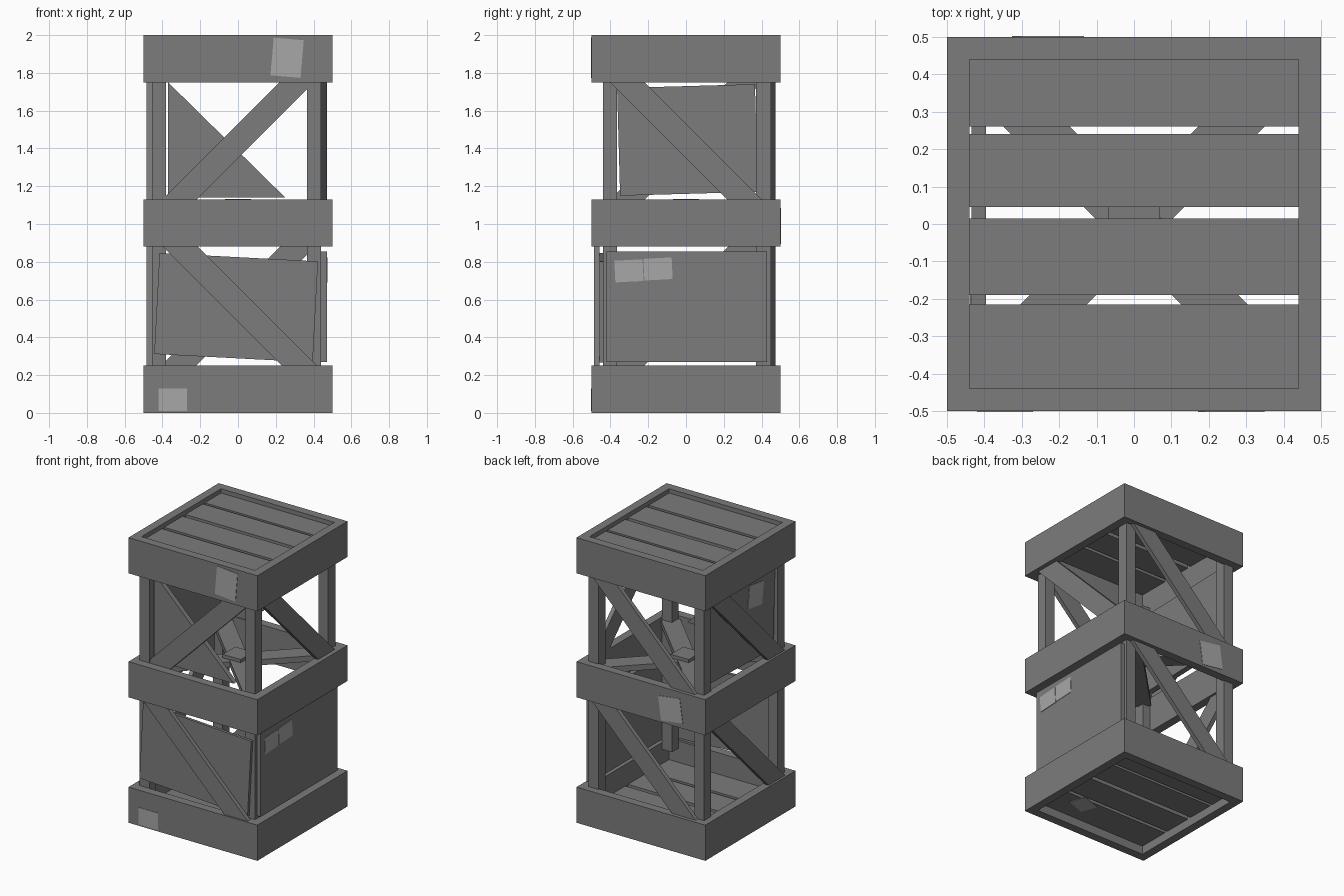
import bpy, bmesh
from math import radians
from mathutils import Matrix, Vector, Euler

if "Cube" in bpy.data.objects:
    bpy.data.objects.remove(bpy.data.objects["Cube"])


def material(name, v):
    m = bpy.data.materials.new(name)
    m.diffuse_color = (v, v, v, 1)
    m.use_nodes = True
    m.node_tree.nodes["Principled BSDF"].inputs["Base Color"].default_value = m.diffuse_color
    return m


WOOD = material("grey_wood", 0.20)
PAPER = material("pale_label", 0.39)


def finish(name, bm, mat):
    bmesh.ops.recalc_face_normals(bm, faces=bm.faces)
    me = bpy.data.meshes.new(name)
    bm.to_mesh(me)
    bm.free()
    me.materials.append(mat)
    ob = bpy.data.objects.new(name, me)
    bpy.context.collection.objects.link(ob)
    return ob


def box(name, loc, size, rot=(0, 0, 0), mat=WOOD):
    bm = bmesh.new()
    r = Euler([radians(a) for a in rot]).to_matrix().to_4x4()
    m = Matrix.Translation(loc) @ r @ Matrix.Diagonal((*size, 1))
    bmesh.ops.create_cube(bm, size=1, matrix=m)
    return finish(name, bm, mat)


def span(name, x, y, z, mat=WOOD):
    lo, hi = Vector((x[0], y[0], z[0])), Vector((x[1], y[1], z[1]))
    return box(name, (lo + hi) / 2, hi - lo, mat=mat)


def prism(name, pts, y0, y1, mat=WOOD):
    """Outline in x, z extruded along y."""
    bm = bmesh.new()
    f = bm.faces.new([bm.verts.new((x, y0, z)) for x, z in pts])
    g = bmesh.ops.extrude_face_region(bm, geom=[f])["geom"]
    bmesh.ops.translate(bm, vec=(0, y1 - y0, 0),
                        verts=[v for v in g if isinstance(v, bmesh.types.BMVert)])
    return finish(name, bm, mat)


def frame(name, z0, z1, outer=0.5, inner=0.44):
    """Hollow square ring of boards."""
    bm = bmesh.new()
    corner = ((-1, -1), (1, -1), (1, 1), (-1, 1))
    loops = [[bm.verts.new((r * x, r * y, z)) for x, y in corner]
             for r, z in ((outer, z0), (outer, z1), (inner, z1), (inner, z0))]
    for a in range(4):
        p, q = loops[a], loops[(a + 1) % 4]
        for i in range(4):
            j = (i + 1) % 4
            bm.faces.new((p[i], p[j], q[j], q[i]))
    return finish(name, bm, WOOD)


# Three square frames
for name, z0, z1 in (("bottom_frame", 0, 0.25), ("middle_frame", 0.88, 1.13),
                     ("top_frame", 1.75, 2.0)):
    frame(name, z0, z1)

# Slats of lid and floor
for i, (y0, y1) in enumerate(((-0.44, -0.215), (-0.19, 0.015),
                              (0.045, 0.24), (0.26, 0.44))):
    span(f"lid_slat_{i}", (-0.44, 0.44), (y0, y1), (1.93, 1.97))
    span(f"floor_slat_{i}", (-0.44, 0.44), (y0, y1), (0.06, 0.10))

# Corner posts
for xn, x in (("left", (-0.455, -0.38)), ("right", (0.365, 0.44))):
    for yn, y in (("front", (-0.44, -0.365)), ("back", (0.37, 0.45))):
        span(f"{yn}_{xn}_post", x, y, (0.2, 1.8))

# Diagonal wall braces
L, W, T = 1.03, 0.13, 0.03
LOW, HIGH = 0.565, 1.44
box("front_lower_brace", (0.01, -0.472, LOW), (L, T, W), (0, 45, 0))
box("front_upper_brace", (0, -0.42, HIGH), (0.99, T, W), (0, -45, 0))
for level, z in (("lower", LOW), ("upper", HIGH)):
    box(f"back_{level}_brace", (0, 0.46, z), (L, T, W), (0, -45, 0))
    box(f"left_{level}_brace", (-0.47, 0, z), (T, L, W), (45, 0, 0))
box("right_upper_brace", (0.455, 0, HIGH), (T, L, W), (-45, 0, 0))

# Crossed planks of the middle floor
for i, a in enumerate((45, -45)):
    box(f"middle_cross_plank_{i}", (0, 0, 1.085 + 0.005 * i), (1.12, 0.125, 0.04), (0, 0, a))
box("cross_centre_plate", (0, 0, 1.12), (0.14, 0.14, 0.025))

# Wall panels, some knocked crooked
box("front_lower_panel", (-0.01, -0.449, 0.557), (0.84, 0.02, 0.535), (0, 3, 0))
span("right_lower_panel", (0.44, 0.47), (-0.42, 0.43), (0.27, 0.855))
box("left_upper_panel", (-0.415, 0.008, 1.445), (0.04, 0.73, 0.57), (1.6, 0, 0))
prism("broken_front_panel", ((-0.37, 1.75), (-0.37, 1.14), (0.25, 1.14)), -0.405, -0.37)

# Paper labels
box("top_front_label", (0.26, -0.501, 1.88), (0.16, 0.004, 0.20), (0, 5, 0), PAPER)
box("bottom_front_label", (-0.345, -0.501, 0.07), (0.15, 0.004, 0.12), (0, 0, 0), PAPER)
for i, y in enumerate((-0.302, -0.148)):
    box(f"right_panel_label_{i}", (0.471, y, 0.752 + 0.01 * i), (0.004, 0.15, 0.115),
        (3, 0, 0), PAPER)
box("middle_back_label", (-0.23, 0.501, 0.99), (0.17, 0.004, 0.17), (0, 8, 0), PAPER)
box("left_panel_label", (-0.436, -0.15, 1.6), (0.004, 0.16, 0.16), (8, 0, 0), PAPER)
box("floor_label", (0.2, -0.27, 0.059), (0.15, 0.12, 0.004), (0, 0, 20), PAPER)
